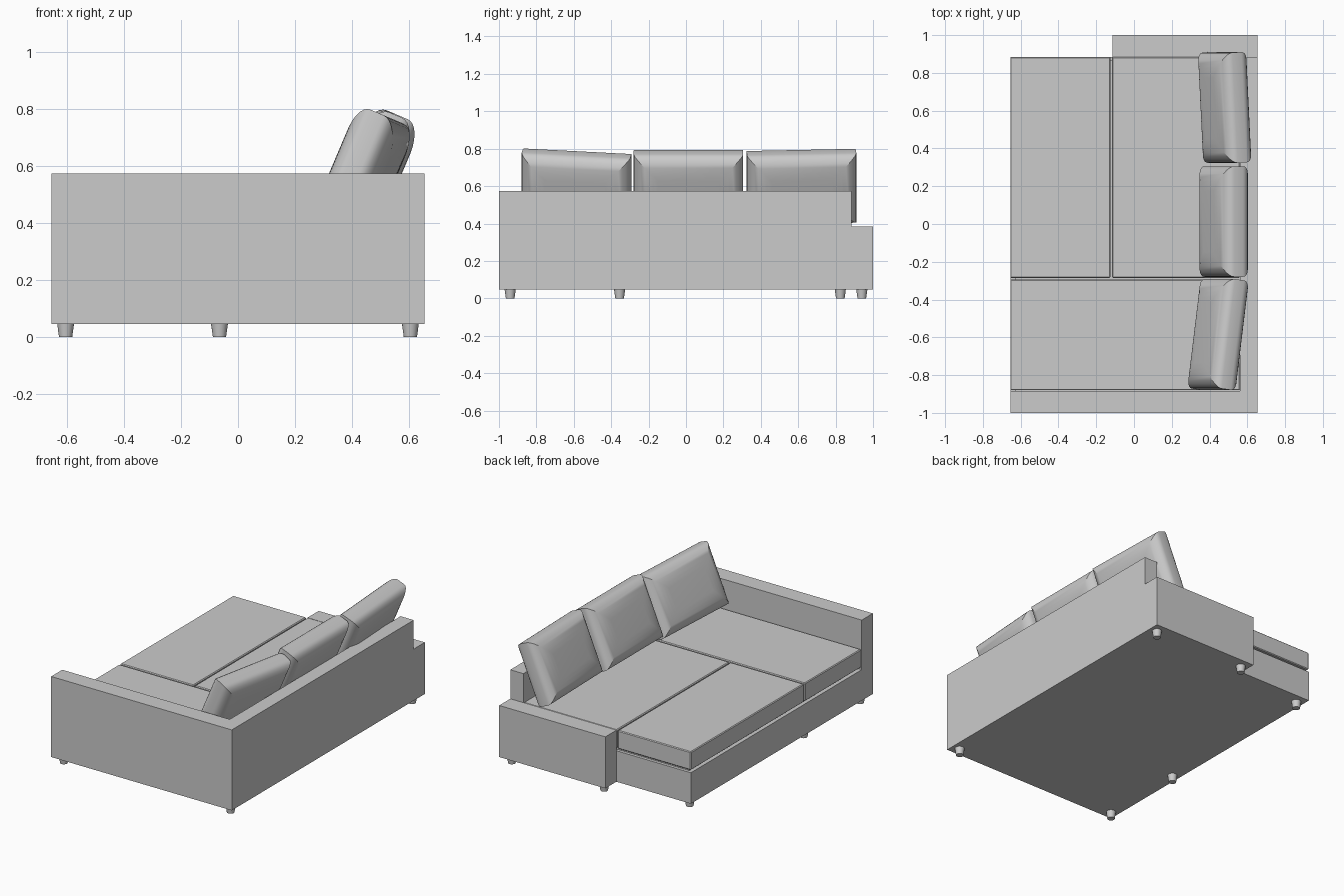
import bpy, bmesh, math
from mathutils import Matrix

cube = bpy.data.objects.get("Cube")
if cube:
    bpy.data.objects.remove(cube)

grey = bpy.data.materials.new("grey_fabric")
grey.use_nodes = True
colour = (0.6, 0.6, 0.6, 1)
grey.diffuse_color = colour
grey.node_tree.nodes["Principled BSDF"].inputs["Base Color"].default_value = colour


def finish(name, bm):
    bmesh.ops.recalc_face_normals(bm, faces=bm.faces)
    mesh = bpy.data.meshes.new(name)
    bm.to_mesh(mesh)
    bm.free()
    mesh.materials.append(grey)
    obj = bpy.data.objects.new(name, mesh)
    bpy.context.collection.objects.link(obj)
    return obj


def smooth(obj, angle):
    bpy.ops.object.select_all(action='DESELECT')
    obj.select_set(True)
    bpy.context.view_layer.objects.active = obj
    bpy.ops.object.shade_smooth_by_angle(angle=math.radians(angle))


def box(name, x, y, z, bevel=0):
    bm = bmesh.new()
    bmesh.ops.create_cube(bm, size=1)
    for v in bm.verts:
        v.co = [r[0] if c < 0 else r[1] for c, r in zip(v.co, (x, y, z))]
    if bevel:
        bmesh.ops.bevel(bm, geom=bm.edges[:], offset=bevel, segments=1, affect='EDGES')
    return finish(name, bm)


FLOOR, ARM, LOW, SEAT = 0.047, 0.575, 0.385, 0.386
END, SIDE, INNER, BACK = 1.0, 0.655, 0.885, 0.56

# Frame: backrest, tall arm, low arm and plinth
box("backrest", (BACK, SIDE), (-INNER, INNER), (FLOOR, ARM))
box("tall_arm", (-SIDE, SIDE), (-END, -INNER), (FLOOR, ARM))
box("low_arm", (-0.115, SIDE), (INNER, END), (FLOOR, LOW))
box("plinth", (-SIDE, BACK), (-INNER, INNER), (FLOOR, 0.25))
box("plinth_recess", (-0.63, BACK), (-INNER, 0.865), (0.25, 0.28))

# Seat cushions, separated by narrow seams
seat_z = (0.266, SEAT)
box("chaise_seat", (-SIDE, BACK), (-0.88, -0.295), seat_z, 0.005)
box("front_seat", (-SIDE, -0.124), (-0.285, INNER), seat_z, 0.005)
box("rear_seat", (-0.116, BACK), (-0.285, INNER), seat_z, 0.005)

# Tapered round feet
for i, (x, y) in enumerate([(-0.605, -0.94), (-0.605, -0.355), (-0.605, 0.825),
                            (-0.065, 0.94), (0.605, 0.94), (0.605, -0.94)]):
    bm = bmesh.new()
    bmesh.ops.create_cone(bm, cap_ends=True, segments=20, radius1=0.023, radius2=0.03,
                          depth=0.05, matrix=Matrix.Translation((x, y, 0.025)))
    smooth(finish(f"foot_{i + 1}", bm), 40)


# Back pillows: a flat band with a mitred, rounded swell on both faces
def pillow(name, centre, yaw, width=0.585, height=0.402, band=0.051):
    inset, swell, steps = 0.13, 0.062, 8
    rings = []
    for k in range(steps + 1):
        t = math.pi / 2 * k / steps
        rings.append((band / 2 + swell * math.sin(t), inset * (1 - math.cos(t))))
    rings = [(-d, a) for d, a in reversed(rings)] + rings
    bm = bmesh.new()
    loops = []
    for d, a in rings:
        w, h = width / 2 - a, height / 2 - a
        loops.append([bm.verts.new((d, sy * w, sz * h))
                      for sy, sz in ((-1, -1), (1, -1), (1, 1), (-1, 1))])
    for lo, hi in zip(loops, loops[1:]):
        for j in range(4):
            n = (j + 1) % 4
            bm.faces.new((lo[j], lo[n], hi[n], hi[j]))
    bm.faces.new(loops[0])
    bm.faces.new(loops[-1])
    lean = Matrix.Rotation(math.radians(23), 4, 'Y')
    turn = Matrix.Rotation(math.radians(yaw), 4, 'Z')
    bm.transform(Matrix.Translation(centre) @ lean @ turn)
    smooth(finish(name, bm), 25)


pillow("chaise_pillow", (0.445, -0.585, 0.589), -7.5)
pillow("middle_pillow", (0.475, 0.013, 0.595), 0)
pillow("end_pillow", (0.48, 0.617, 0.596), 3)
